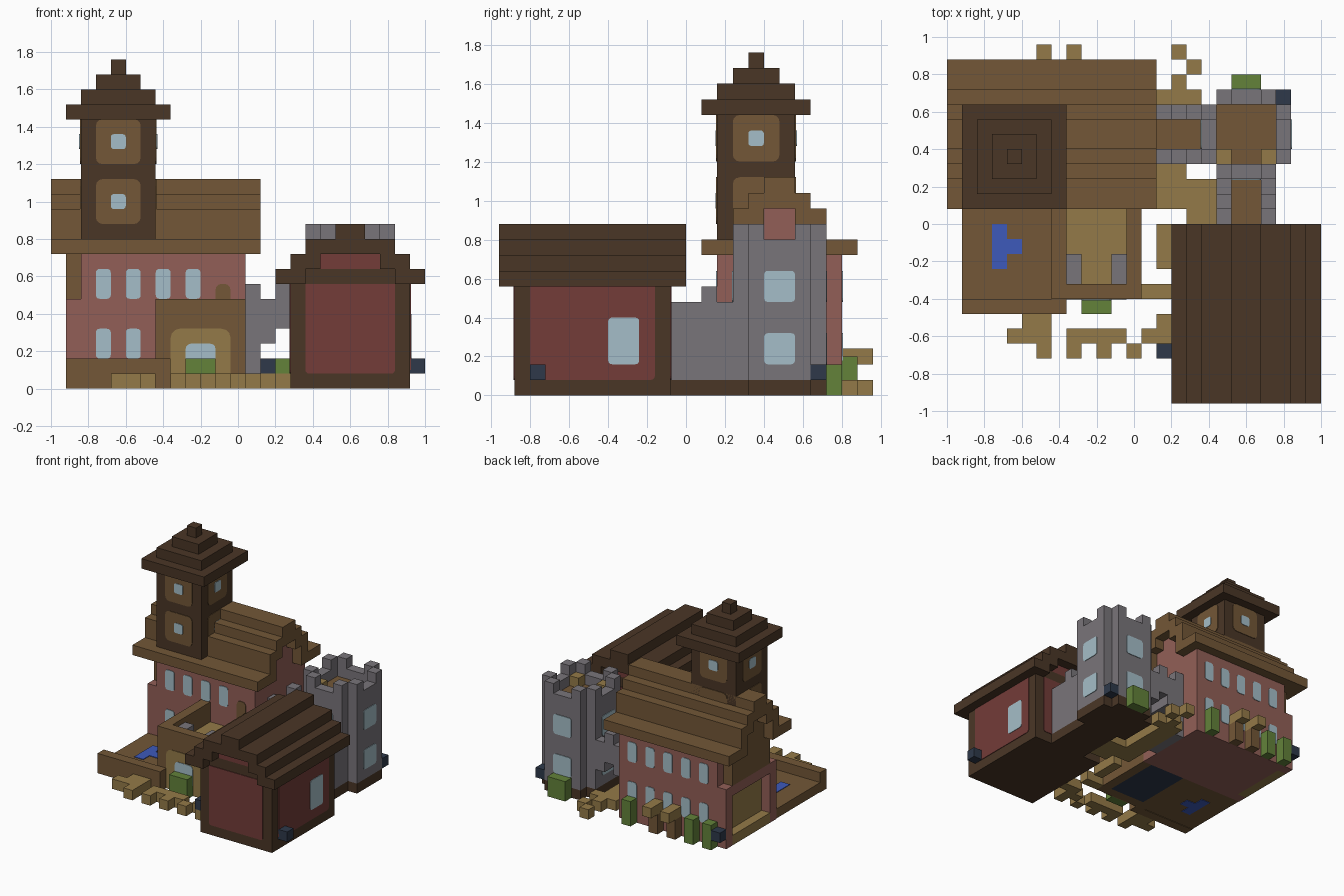
import bpy, bmesh, math
from mathutils import Vector

if "Cube" in bpy.data.objects:
    bpy.data.objects.remove(bpy.data.objects["Cube"])

U = 0.08  # block size; the helpers below count in blocks


def colour(name, hexa):
    rgb = [(int(hexa[i:i + 2], 16) / 255) for i in (0, 2, 4)]
    rgb = [((c + 0.055) / 1.055) ** 2.4 for c in rgb] + [1]
    m = bpy.data.materials.new(name)
    m.use_nodes = True
    m.diffuse_color = rgb
    bsdf = m.node_tree.nodes["Principled BSDF"]
    bsdf.inputs["Base Color"].default_value = rgb
    bsdf.inputs["Roughness"].default_value = 0.9
    return m


DARK = colour("dark timber", "4a3626")
WOOD = colour("wood", "735737")
TAN = colour("tan", "947a48")
BRICK = colour("brick", "925f57")
RED = colour("barn red", "733c38")
GREY = colour("stone", "79757a")
GLASS = colour("glass", "a5bec8")
GREEN = colour("leaf green", "63823a")
NAVY = colour("navy", "2e394a")
WATER = colour("water", "3d5abb")


def finish(bm, name, mat):
    bmesh.ops.recalc_face_normals(bm, faces=bm.faces)
    me = bpy.data.meshes.new(name)
    bm.to_mesh(me)
    bm.free()
    me.materials.append(mat)
    ob = bpy.data.objects.new(name, me)
    bpy.context.collection.objects.link(ob)
    return ob


def place(x, y, z):
    return Vector((x * U - 1, y * U - 0.96, z * U))


def box(name, mat, x0, x1, y0, y1, z0, z1):
    bm = bmesh.new()
    bmesh.ops.create_cube(bm, size=1)
    for v in bm.verts:
        v.co = place(x1 if v.co.x > 0 else x0, y1 if v.co.y > 0 else y0, z1 if v.co.z > 0 else z0)
    return finish(bm, name, mat)


def plate(name, mat, axis, out, pos, u0, u1, z0, z1, low=0.25, top=0.25, lift=0.06):
    """Thin wall panel with rounded corners, facing along the axis."""
    pts = []
    for cu, cz, r, turn in ((u1, z1, top, 0), (u0, z1, top, 1), (u0, z0, low, 2), (u1, z0, low, 3)):
        mu = cu - r if cu == u1 else cu + r
        mz = cz - r if cz == z1 else cz + r
        for s in range(4 if r else 1):
            a = (turn + s / 3) * math.pi / 2
            pts.append((mu + r * math.cos(a), mz + r * math.sin(a)) if r else (cu, cz))
    bm = bmesh.new()
    rings = []
    for p in (pos, pos + out * lift):
        rings.append([bm.verts.new(place(p, u, z) if axis == "x" else place(u, p, z)) for u, z in pts])
        bm.faces.new(rings[-1])
    for i in range(len(pts)):
        j = (i + 1) % len(pts)
        bm.faces.new((rings[0][i], rings[0][j], rings[1][j], rings[1][i]))
    return finish(bm, name, mat)


def four_sides(x0, x1, y0, y1):
    """Axis, direction, wall position and horizontal extent of each side."""
    return (("x", -1, x0, y0, y1), ("x", 1, x1, y0, y1), ("y", -1, y0, x0, x1), ("y", 1, y1, x0, x1))


# Brick house with its timber left gable
box("house_wall", BRICK, 2, 13, 14, 22, 0, 9)
for part, mat, x0, x1 in (("brick_gable", BRICK, 2, 13), ("timber_gable", WOOD, 1, 2)):
    box(part + "_low", mat, x0, x1, 16, 20, 9, 11)
    box(part + "_top", mat, x0, x1, 17, 19, 11, 12)
box("timber_wall", WOOD, 1, 2, 15, 21, 6, 9)

# Open frame on the left end
for y in (14, 21):
    box("frame_post", BRICK, 1, 2, y, y + 1, 0, 6)
box("frame_beam", BRICK, 1, 2, 15, 21, 5, 6)
box("frame_floor", TAN, 1, 2, 15, 21, 0, 1)
plate("frame_back_wall", TAN, "x", -1, 2, 15, 21, 1, 5, 0, 0)

# Stepped house roof
for inner, outer, low, high in ((0, 1, 12, 14), (1, 2, 11, 13), (2, 3, 9, 12), (3, 5, 9, 10)):
    box("house_roof_back", WOOD, 0, 14, 18 + inner, 18 + outer, low, high)
    box("house_roof_front", WOOD, 0, 14, 18 - outer, 18 - inner, low, high)

# House windows and balcony door
for n in range(5):
    x = 3 + 2 * n
    for z in (2, 6):
        plate("back_window", GLASS, "y", 1, 22, x, x + 1, z, z + 2)
        if (z == 6 and n < 4) or n < 2:
            plate("front_window", GLASS, "y", -1, 14, x, x + 1, z, z + 2)
plate("balcony_door", WOOD, "y", -1, 14, 11, 12, 4, 7, 0, 0.4)

# Clock tower with stepped cap
box("tower_wall", DARK, 2, 7, 14, 19, 9, 18)
for step in range(4):
    grow = (3.5, 2.5, 1.5, 0.5)[step]
    box("tower_cap", DARK, 4.5 - grow, 4.5 + grow, 16.5 - grow, 16.5 + grow, 18 + step, 19 + step)
for axis, out, pos, a, b in four_sides(2, 7, 14, 19):
    for z in (11, 15):
        plate("tower_panel", WOOD, axis, out, pos, a + 1, b - 1, z, z + 3, 0.45, 0.45)
        plate("tower_window", GLASS, axis, out, pos, a + 2, b - 2, z + 1, z + 2, 0.2, 0.2, 0.11)

# Porch with sunken balcony
box("porch_front", WOOD, 7, 13, 7, 8, 0, 6)
for x in (7, 12):
    box("porch_side", WOOD, x, x + 1, 8, 14, 0, 6)
box("porch_floor", NAVY, 8, 12, 8, 14, 0, 1)
box("balcony_floor", TAN, 8, 12, 8, 14, 1, 4)
for x in (8, 11):
    box("balcony_seat", GREY, x, x + 1, 8, 10, 4, 5.5)
plate("porch_arch", TAN, "y", -1, 7, 8, 12, 0, 4, 0, 0.6)
plate("porch_window", GLASS, "y", -1, 7, 9, 11, 1, 3, 0, 0.35, 0.11)
box("porch_bush", GREEN, 9, 11, 6, 7, 0, 2)

# Terrace with pool
box("terrace", WOOD, 1, 7, 6, 14, 0.05, 1)
box("terrace_rim", WOOD, 1, 8, 6, 7, 0, 2)
box("pool_long", WATER, 3, 4, 9, 12, 0, 1.06)
box("pool_short", WATER, 4, 5, 10, 11, 0, 1.06)

# Barn with stepped roof
box("barn_wall", DARK, 16, 24, 1, 11, 0, 8)
box("barn_gable", RED, 18, 22, 1, 11, 8, 9)
for inner, outer, low, high in ((0, 1, 9, 11), (1, 2, 9, 10), (2, 3, 8, 10), (3, 4, 7, 9), (4, 5, 7, 8)):
    box("barn_roof_right", DARK, 20 + inner, 20 + outer, 0, 12, low, high)
    box("barn_roof_left", DARK, 20 - outer, 20 - inner, 0, 12, low, high)
for axis, out, pos, a, b in four_sides(16, 24, 1, 11):
    plate("barn_panel", RED, axis, out, pos, a + 1, b - 1, 1, 7, 0.25, 0)
plate("barn_window", GLASS, "x", 1, 24, 7, 9, 2, 5, 0.25, 0.25, 0.11)

# Stone tower
box("stone_tower_base", DARK, 17, 23, 16, 20, 0, 1)
box("stone_tower_base_cross", DARK, 18, 22, 15, 21, 0, 1)
box("stone_tower_floor", WOOD, 18, 22, 16, 20, 1, 9)
for x in (17, 22):
    box("stone_tower_side", GREY, x, x + 1, 16, 20, 1, 10)
    for y in (16, 19):
        box("side_merlon", GREY, x, x + 1, y, y + 1, 10, 11)
for y in (15, 20):
    box("stone_tower_end", GREY, 18, 22, y, y + 1, 1, 10)
    for x in (18, 21):
        box("end_merlon", GREY, x, x + 1, y, y + 1, 10, 11)
for x in (18, 21):
    box("tower_crate", TAN, x, x + 1, 16, 17, 9, 10)
for axis, out, pos, a, b in four_sides(17, 23, 15, 21):
    mid = (a + b) / 2
    for z in (2, 6):
        plate("stone_tower_window", GLASS, axis, out, pos, mid - 1, mid + 1, z, z + 2)

# Wall walk between stone tower and barn
box("walk_base", DARK, 18, 22, 11, 15, 0, 1)
box("walk_wall", GREY, 18, 22, 11, 15, 1, 5)
box("walk_deck", WOOD, 19, 21, 11, 15, 5, 5.06)
for x in (18, 21):
    box("walk_parapet", GREY, x, x + 1, 11, 15, 5, 6)
    box("walk_merlon", GREY, x, x + 1, 13, 14, 6, 7)

# Arched bridge between stone tower and house
for x, low, high in ((13, 0, 7), (14, 3, 6), (15, 4, 7), (16, 3, 6)):
    box("bridge_arch", GREY, x, x + 1, 16, 20, low, 5)
    for y in (16, 19):
        box("bridge_parapet", GREY, x, x + 1, y, y + 1, 5, high)
box("bridge_deck", WOOD, 13, 17, 17, 19, 5, 5.06)

# Winding path
for x0, x1, y0, y1 in ((4, 7, 4, 5), (5, 7, 5, 6), (6, 7, 3, 4), (8, 10, 4, 5), (8, 9, 3, 4),
                       (10, 12, 4, 5), (10, 11, 3, 4), (12, 13, 3, 4), (13, 15, 4, 5), (14, 15, 3, 4),
                       (14, 16, 5, 6), (13, 15, 7, 8), (14, 15, 9, 12), (14, 18, 13, 15),
                       (16, 18, 12, 13), (14, 16, 15, 20), (14, 17, 20, 21), (15, 16, 21, 22),
                       (16, 17, 22, 23), (15, 16, 23, 24)):
    box("path_stone", TAN, x0, x1, y0, y1, 0, 1)

# Bushes, planters and lamps
for x in (2, 4, 11):
    box("back_bush", GREEN, x, x + 1, 22, 23, 0, 2.5)
box("tower_bush", GREEN, 19, 21, 21, 22, 0, 2)
box("barn_bush", GREEN, 15, 16, 5, 6, 1, 2)
for x in (6, 8):
    box("planter", WOOD, x, x + 1, 22, 23, 0, 2)
    box("planter_top", TAN, x, x + 1, 22, 24, 2, 3)
for x, y in ((14, 3), (24, 2), (22, 20), (1, 22)):
    box("lamp", NAVY, x, x + 1, y, y + 1, 1, 2)
